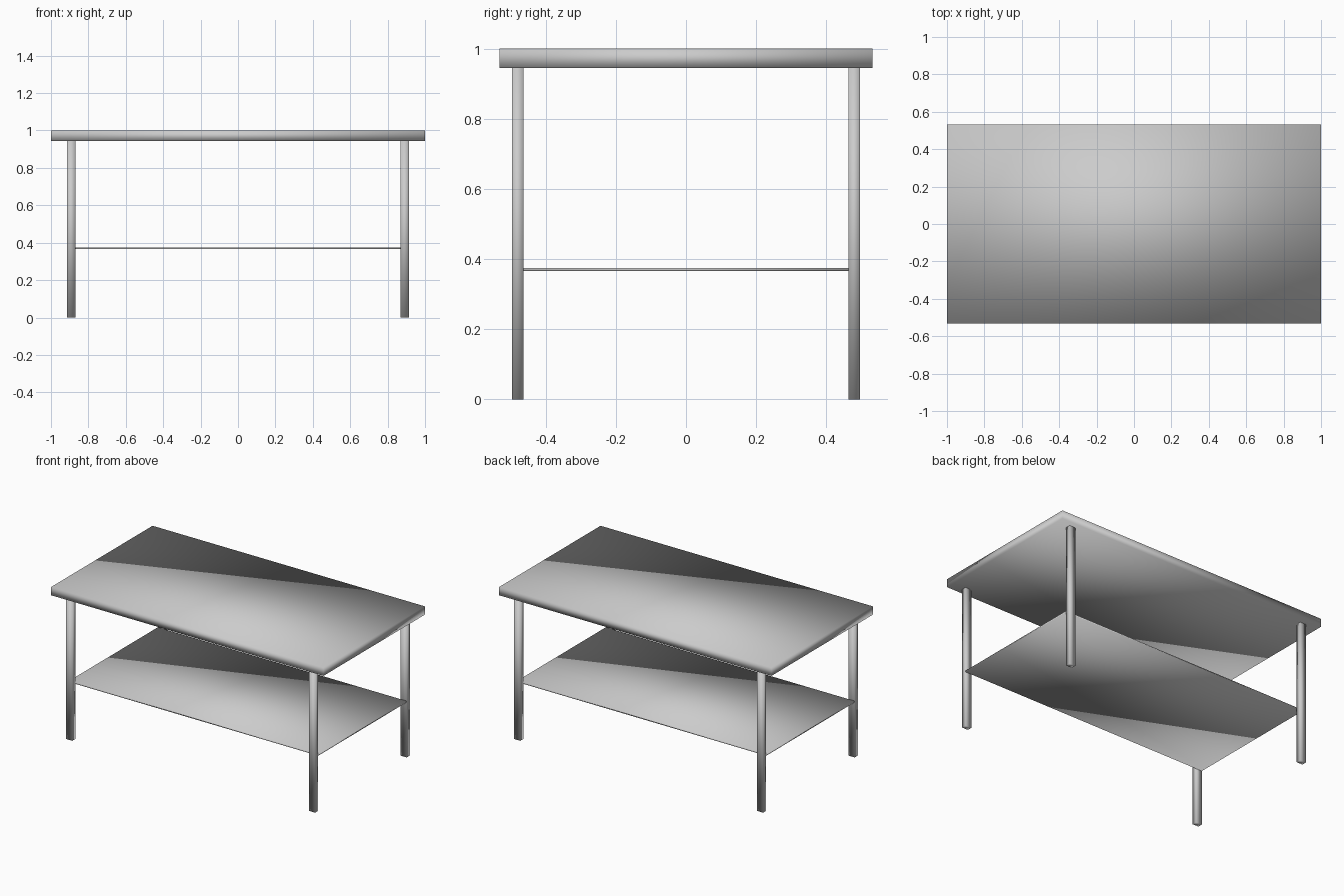
import bpy

if "Cube" in bpy.data.objects:
    bpy.data.objects.remove(bpy.data.objects["Cube"])


def box(name, x, y, z):
    """Add a smooth-shaded box from (min, max) ranges on each axis."""
    bpy.ops.mesh.primitive_cube_add(size=1, location=[(a + b) / 2 for a, b in (x, y, z)])
    obj = bpy.context.object
    obj.name = name
    obj.scale = [b - a for a, b in (x, y, z)]
    bpy.ops.object.transform_apply(location=False, rotation=False, scale=True)
    bpy.ops.object.shade_smooth()
    return obj


TOP_UNDERSIDE = 0.945
LEG_X, LEG_Y = (0.870, 0.914), (0.464, 0.496)

# Thick table top
box("table_top", (-1, 1), (-0.532, 0.532), (TOP_UNDERSIDE, 1))

# Thin lower shelf, fitted between the front and back legs
box("lower_shelf", (-LEG_X[1], LEG_X[1]), (-LEG_Y[0], LEG_Y[0]), (0.366, 0.375))

# Four rectangular legs
for side, sx in (("left", -1), ("right", 1)):
    for end, sy in (("front", -1), ("back", 1)):
        box(f"{end}_{side}_leg",
            sorted(sx * v for v in LEG_X),
            sorted(sy * v for v in LEG_Y),
            (0, TOP_UNDERSIDE))
